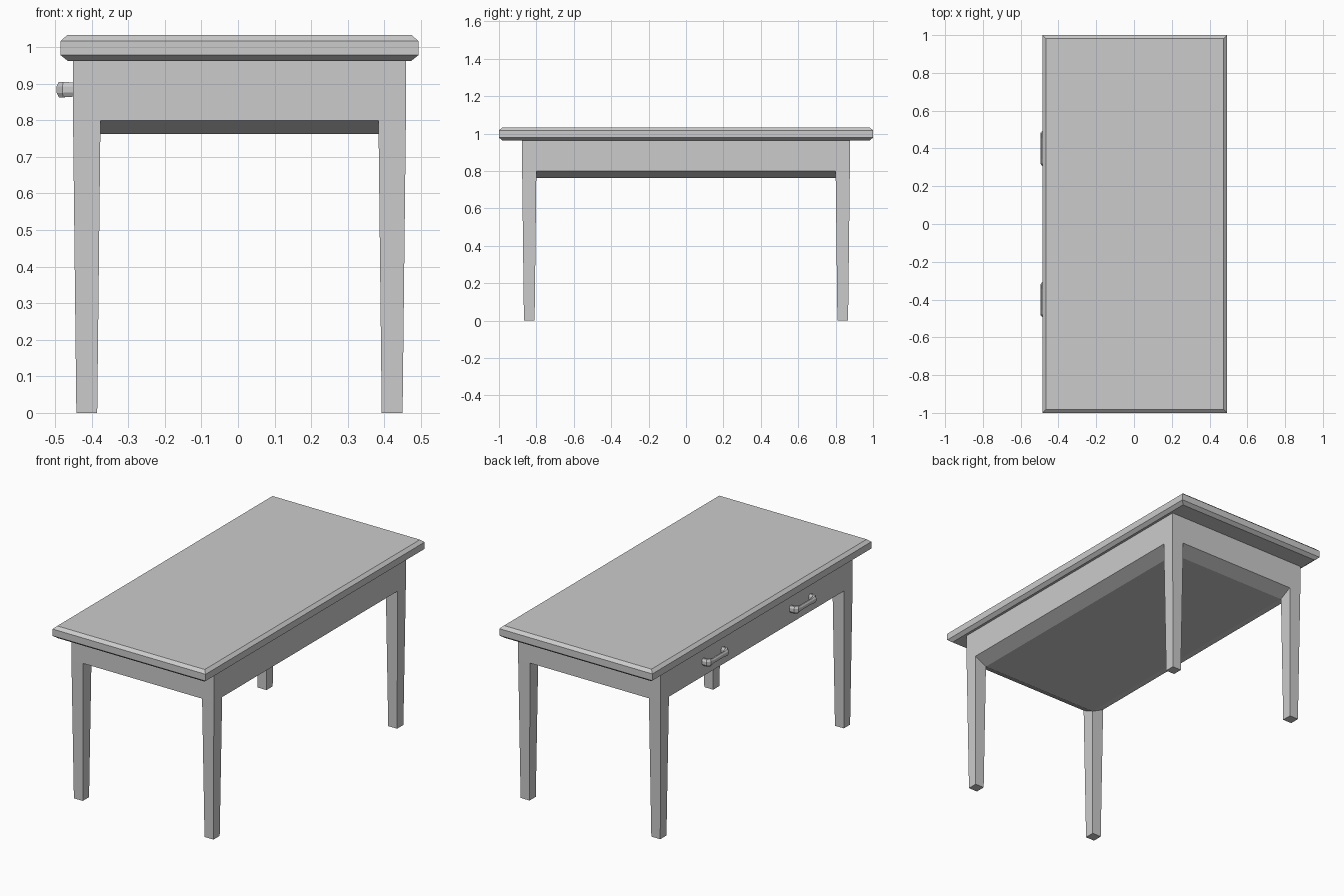
import bpy, bmesh, math

if "Cube" in bpy.data.objects:
    bpy.data.objects.remove(bpy.data.objects["Cube"])

CX = 0.004  # the table body sits slightly right so the handles fit the bounds


def loft(name, rings, close_first=True, close_last=True):
    """Skin a list of equal-length point rings into one closed mesh object."""
    bm = bmesh.new()
    loops = [[bm.verts.new(p) for p in ring] for ring in rings]
    n = len(loops[0])
    for a, b in zip(loops, loops[1:]):
        for i in range(n):
            j = (i + 1) % n
            bm.faces.new((a[i], a[j], b[j], b[i]))
    if close_first:
        bm.faces.new(loops[0][::-1])
    if close_last:
        bm.faces.new(loops[-1])
    bmesh.ops.recalc_face_normals(bm, faces=bm.faces)
    mesh = bpy.data.meshes.new(name)
    bm.to_mesh(mesh)
    bm.free()
    obj = bpy.data.objects.new(name, mesh)
    bpy.context.collection.objects.link(obj)
    return obj


def rect(hx, hy, z, cx=CX, cy=0.0):
    return [(cx - hx, cy - hy, z), (cx + hx, cy - hy, z),
            (cx + hx, cy + hy, z), (cx - hx, cy + hy, z)]


# Table top with chamfered upper and lower edges
loft("table_top", [rect(0.469, 0.98, 0.962), rect(0.489, 1.0, 0.978),
                   rect(0.489, 1.0, 1.017), rect(0.471, 0.982, 1.033)])

# Apron box whose underside slopes down to a flat panel
loft("apron", [rect(0.38, 0.80, 0.762), rect(0.455, 0.876, 0.80),
               rect(0.455, 0.876, 0.962)])

# Four tapered legs
for sx, side in ((-1, "left"), (1, "right")):
    for sy, end in ((-1, "front"), (1, "back")):
        x, y = CX + sx * 0.4175, sy * 0.838
        loft(f"{end}_{side}_leg",
             [rect(0.0285, 0.0285, 0.0, x, y),
              rect(0.0375, 0.038, 0.80, x, y)])


def handle(name, yc, zc=0.884):
    """Pull handle: an octagonal section swept along a cornered path."""
    # (x, y, half thickness, half height, direction angle of the mitre)
    half = [(-0.449, -0.088, 0.012, 0.019, 0),
            (-0.476, -0.088, 0.012, 0.021, 20),
            (-0.485, -0.076, 0.012, 0.021, 70),
            (-0.486, -0.055, 0.009, 0.015, 90)]
    path = half + [(x, -y, t, h, 180 - a) for x, y, t, h, a in half[::-1]]
    rings = []
    for x, y, t, h, a in path:
        # in-plane normal; 0 degrees means the path runs towards -x
        nx, ny = -math.sin(math.radians(a)), -math.cos(math.radians(a))
        ring = []
        for k in range(8):
            ang = math.radians(22.5 + 45 * k)
            u = t * math.cos(ang) / math.cos(math.pi / 8)
            w = h * math.sin(ang) / math.cos(math.pi / 8)
            ring.append((x + nx * u, yc + y + ny * u, zc + w))
        rings.append(ring)
    return loft(name, rings)


# Two drawer handles on the left side
handle("front_handle", -0.4)
handle("back_handle", 0.4)
